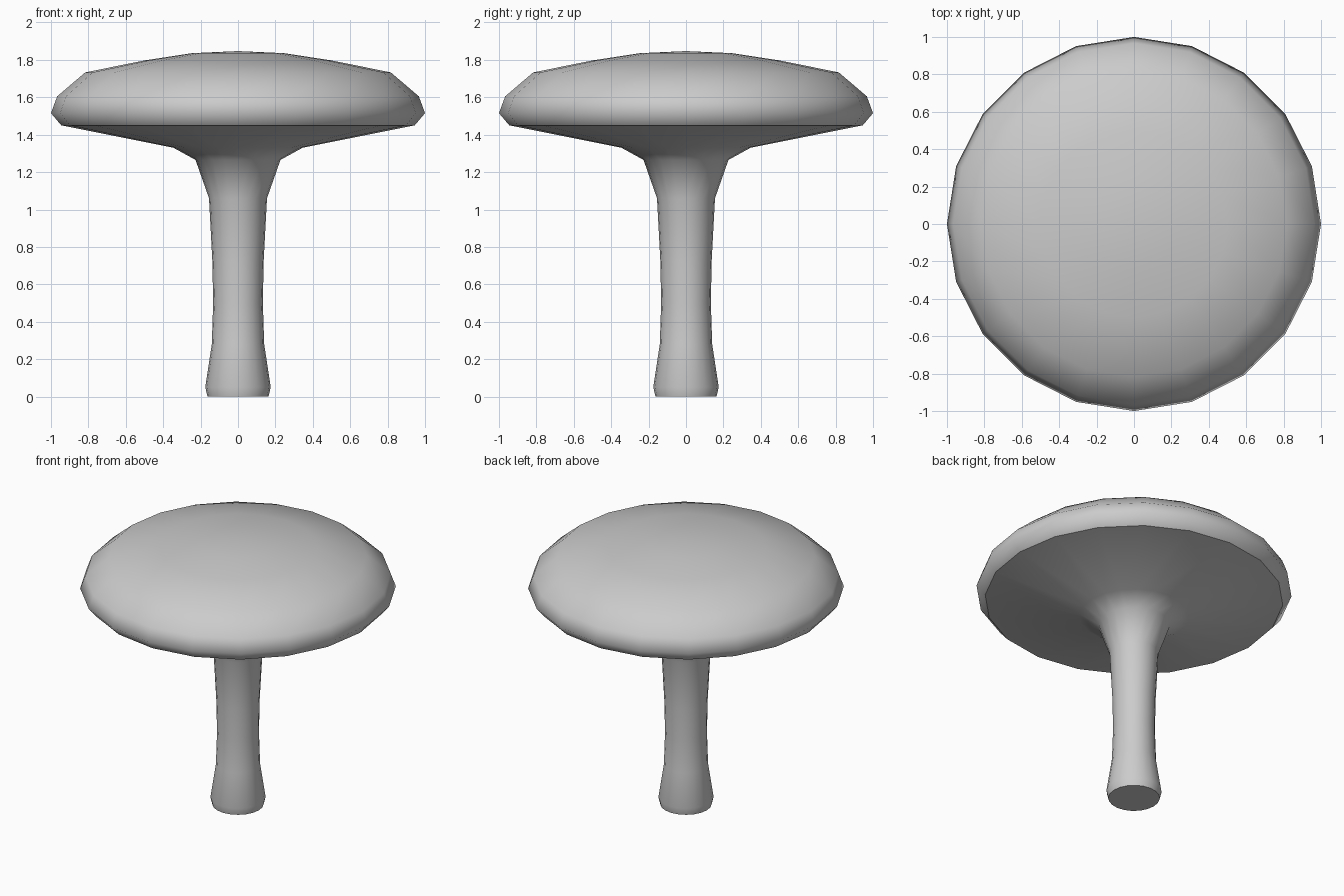
import bpy, bmesh
from math import cos, sin, tau

if "Cube" in bpy.data.objects:
    bpy.data.objects.remove(bpy.data.objects["Cube"])

SIDES = 20


def lathe(name, profile, base=False, tip=None):
    """Revolve (radius, z) points around z; optional flat base and pointed tip."""
    bm = bmesh.new()
    rings = [[bm.verts.new((r * cos(tau * i / SIDES), r * sin(tau * i / SIDES), z))
              for i in range(SIDES)] for r, z in profile]
    for a, b in zip(rings, rings[1:]):
        for i in range(SIDES):
            j = (i + 1) % SIDES
            bm.faces.new((a[i], a[j], b[j], b[i])).smooth = True
    if tip is not None:
        top = bm.verts.new((0, 0, tip))
        for i in range(SIDES):
            bm.faces.new((rings[-1][i], rings[-1][(i + 1) % SIDES], top)).smooth = True
    if base:
        face = bm.faces.new(rings[0][::-1])
        for e in face.edges:
            e.smooth = False
    mesh = bpy.data.meshes.new(name)
    bm.to_mesh(mesh)
    bm.free()
    obj = bpy.data.objects.new(name, mesh)
    bpy.context.collection.objects.link(obj)
    return obj


# Stem flaring into the underside of the cap
lathe("stem_and_underside", [
    (0.163, 0), (0.175, 0.05), (0.14, 0.28), (0.133, 0.5), (0.137, 0.72),
    (0.155, 1.06), (0.227, 1.265), (0.345, 1.33), (0.945, 1.45)], base=True)

# Domed cap, meeting the underside at a sharp rim
lathe("cap", [
    (0.945, 1.45), (1.0, 1.515), (0.967, 1.605), (0.817, 1.733),
    (0.5, 1.797), (0.245, 1.836)], tip=1.847)
